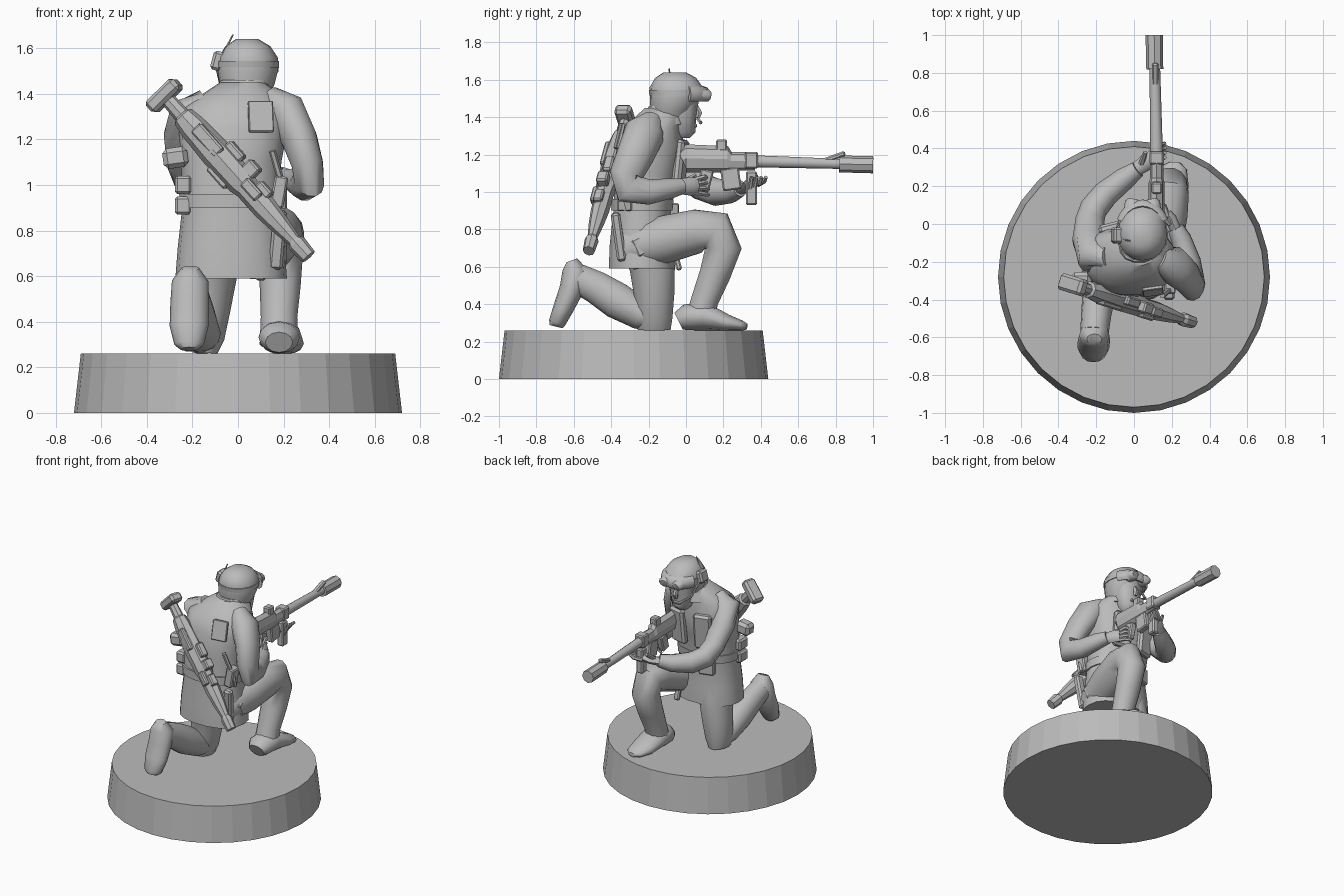
import bpy, bmesh, math
from mathutils import Vector, Matrix, Euler

grey = bpy.data.materials.new("plain_grey")
grey.diffuse_color = (0.5, 0.5, 0.5, 1)


def finish(name, bm, angle=0.7):
    bmesh.ops.recalc_face_normals(bm, faces=bm.faces)
    me = bpy.data.meshes.new(name)
    bm.to_mesh(me)
    bm.free()
    me.materials.append(grey)
    me.shade_smooth()
    me.set_sharp_from_angle(angle=angle)
    ob = bpy.data.objects.new(name, me)
    bpy.context.collection.objects.link(ob)
    return ob


def skin(name, rings, angle=0.7):
    """Joins rings of points and closes both ends."""
    bm = bmesh.new()
    rows = [[bm.verts.new(p) for p in r] for r in rings]
    n = len(rows[0])
    for a, b in zip(rows, rows[1:]):
        for i in range(n):
            bm.faces.new((a[i], a[(i + 1) % n], b[(i + 1) % n], b[i]))
    bm.faces.new(rows[0][::-1])
    bm.faces.new(rows[-1])
    return finish(name, bm, angle)


def circle(n, power=1.0):
    f = lambda c: math.copysign(abs(c) ** power, c)
    return [(f(math.cos(2 * math.pi * i / n)), f(math.sin(2 * math.pi * i / n))) for i in range(n)]


def stack(name, levels, n=16, power=0.85, angle=0.7):
    """Horizontal oval rings: (z, centre x, centre y, half x, half y)."""
    return skin(name, [[(cx + c * rx, cy + s * ry, z) for c, s in circle(n, power)]
                       for z, cx, cy, rx, ry in levels], angle)


def limb(name, pts, n=12, ref=(1, 0, 0), angle=0.8):
    """Tube along points: (x, y, z, radius along ref, radius across)."""
    P = [Vector(p[:3]) for p in pts]
    rings = []
    for i, p in enumerate(pts):
        t = (P[min(i + 1, len(P) - 1)] - P[max(i - 1, 0)]).normalized()
        u = Vector(ref)
        u = (u - t * u.dot(t)).normalized()
        v = t.cross(u)
        rings.append([P[i] + u * c * p[3] + v * s * p[-1] for c, s in circle(n)])
    return skin(name, rings, angle)


def box(name, c, size, rot=(0, 0, 0), bevel=0.008):
    bm = bmesh.new()
    m = Matrix.LocRotScale(Vector(c), Euler([math.radians(a) for a in rot]), None)
    bmesh.ops.create_cube(bm, size=1, matrix=Matrix.Diagonal((*size, 1)))
    if bevel:
        bmesh.ops.bevel(bm, geom=bm.edges[:], offset=bevel, segments=1, affect='EDGES')
    bmesh.ops.transform(bm, matrix=m, verts=bm.verts)
    return finish(name, bm, 0.5)


# Round base
stack("base", [(0, 0, -0.28, 0.72, 0.72), (0.26, 0, -0.28, 0.69, 0.69)], 32, 1, 0.05)

# Long jacket, belt and collar
stack("jacket", [(0.59, -0.03, -0.235, 0.245, 0.18), (0.72, -0.03, -0.235, 0.235, 0.175),
                 (0.9, -0.03, -0.235, 0.215, 0.155), (1.1, -0.03, -0.21, 0.22, 0.175),
                 (1.25, -0.02, -0.19, 0.24, 0.185), (1.34, -0.01, -0.18, 0.23, 0.155),
                 (1.4, 0.01, -0.145, 0.165, 0.13), (1.45, 0.02, -0.12, 0.1, 0.1)], 18)
stack("belt", [(0.9, -0.03, -0.235, 0.225, 0.165), (0.96, -0.03, -0.232, 0.228, 0.168)], 18)
stack("collar", [(1.36, 0.01, -0.12, 0.15, 0.13), (1.46, 0.03, -0.1, 0.105, 0.1)], 14)
box("back_patch", (0.1, -0.355, 1.3), (0.11, 0.02, 0.14), (-14, 0, 8), 0.004)
for sx in (-1, 1):
    box("vest_panel", (-0.02 + sx * 0.1, -0.03, 1.15), (0.13, 0.05, 0.26), (-6, 0, sx * -14), 0.015)
box("front_pouch", (-0.12, -0.08, 0.88), (0.11, 0.06, 0.12), (0, 0, 16))

# Head: hooded helmet, face and nose
stack("helmet", [(1.38, 0.03, -0.09, 0.1, 0.085), (1.44, 0.04, -0.075, 0.12, 0.115),
                 (1.5, 0.043, -0.058, 0.132, 0.135), (1.56, 0.045, -0.052, 0.13, 0.142),
                 (1.61, 0.043, -0.055, 0.098, 0.11), (1.64, 0.04, -0.06, 0.05, 0.06)], 16, 0.95)
stack("face", [(1.29, 0.04, -0.03, 0.04, 0.05), (1.32, 0.04, -0.02, 0.07, 0.07),
               (1.4, 0.04, -0.03, 0.09, 0.085), (1.5, 0.04, -0.03, 0.1, 0.1)], 12)
limb("nose", [(0.04, 0.05, 1.47, 0.012), (0.04, 0.07, 1.42, 0.02), (0.04, 0.06, 1.395, 0.014)], 6)
box("mouth", (0.04, 0.05, 1.355), (0.06, 0.02, 0.02), bevel=0.006)

# Goggles, with lenses and strap
arc = [math.radians(a) for a in range(25, 156, 13)]
limb("goggle_frame", [(0.045 + 0.125 * math.cos(a), -0.05 + 0.155 * math.sin(a), 1.525, 0.042, 0.025)
                      for a in arc], 8, (0, -0.25, 1))
for sx in (-1, 1):
    limb("goggle_lens", [(0.045 + sx * 0.055, 0.06, 1.52, 0.045, 0.036),
                         (0.045 + sx * 0.05, 0.118, 1.515, 0.043, 0.034),
                         (0.045 + sx * 0.048, 0.13, 1.513, 0.03, 0.022)], 10)
stack("goggle_strap", [(1.515, 0.044, -0.055, 0.137, 0.14), (1.545, 0.044, -0.053, 0.137, 0.146)], 16, 0.95)

# Headset and aerial
box("headset", (-0.09, -0.06, 1.545), (0.05, 0.085, 0.085), (0, 15, 0), 0.012)
limb("aerial", [(-0.07, -0.08, 1.57, 0.005), (-0.022, -0.09, 1.66, 0.004)], 5)
limb("microphone_arm", [(-0.09, -0.03, 1.51, 0.008), (-0.07, 0.04, 1.42, 0.008), (0, 0.08, 1.37, 0.01)], 6)

# Forward leg with foot flat on the base
limb("forward_thigh", [(0.08, -0.3, 0.7, 0.12, 0.12), (0.14, -0.1, 0.75, 0.12, 0.13),
                       (0.18, 0.06, 0.79, 0.105, 0.12), (0.19, 0.16, 0.79, 0.1, 0.115),
                       (0.19, 0.2, 0.7, 0.095, 0.1), (0.185, 0.155, 0.56, 0.09, 0.085),
                       (0.18, 0.1, 0.42, 0.08, 0.075), (0.18, 0.07, 0.3, 0.085, 0.08)], 14)
limb("forward_boot", [(0.18, -0.04, 0.31, 0.06, 0.05), (0.18, 0.0, 0.33, 0.09, 0.07),
                      (0.185, 0.1, 0.335, 0.095, 0.075), (0.2, 0.22, 0.3, 0.09, 0.045),
                      (0.215, 0.3, 0.285, 0.065, 0.027), (0.218, 0.325, 0.28, 0.03, 0.016)], 12)

# Kneeling leg with raised boot
limb("kneeling_thigh", [(-0.11, -0.22, 0.75, 0.12, 0.14), (-0.12, -0.18, 0.6, 0.115, 0.125),
                        (-0.14, -0.17, 0.45, 0.105, 0.11), (-0.155, -0.17, 0.33, 0.095, 0.1),
                        (-0.16, -0.17, 0.265, 0.07, 0.09)], 14)
limb("kneeling_shin", [(-0.155, -0.13, 0.3, 0.07, 0.045), (-0.165, -0.24, 0.345, 0.09, 0.085),
                       (-0.185, -0.37, 0.42, 0.088, 0.1), (-0.2, -0.48, 0.49, 0.08, 0.09),
                       (-0.21, -0.58, 0.54, 0.075, 0.08)], 14)
limb("raised_boot", [(-0.21, -0.61, 0.635, 0.04, 0.03), (-0.21, -0.59, 0.58, 0.08, 0.07),
                     (-0.212, -0.612, 0.48, 0.085, 0.065), (-0.215, -0.655, 0.38, 0.085, 0.055),
                     (-0.215, -0.69, 0.3, 0.065, 0.045), (-0.215, -0.695, 0.28, 0.04, 0.035)], 12)

# Arms
limb("trigger_arm", [(0.13, -0.18, 1.38, 0.06, 0.06), (0.21, -0.22, 1.32, 0.09, 0.11),
                     (0.27, -0.27, 1.2, 0.08, 0.1), (0.305, -0.32, 1.09, 0.07, 0.09),
                     (0.31, -0.31, 1.02, 0.065, 0.09), (0.29, -0.2, 1.0, 0.065, 0.07),
                     (0.25, -0.08, 1.02, 0.055, 0.055), (0.22, -0.02, 1.03, 0.045, 0.042)], 12, (1, 0.2, 0.3))
limb("support_arm", [(-0.13, -0.17, 1.37, 0.06, 0.06), (-0.2, -0.17, 1.31, 0.09, 0.11),
                     (-0.235, -0.09, 1.2, 0.075, 0.095), (-0.235, 0.01, 1.09, 0.07, 0.08),
                     (-0.215, 0.08, 1.03, 0.075, 0.075), (-0.15, 0.16, 1.0, 0.075, 0.07),
                     (-0.05, 0.24, 1.0, 0.06, 0.06), (0.02, 0.29, 1.02, 0.045, 0.045)], 12, (0.3, 0.2, 1))

# Hands, each a palm and fanned fingers
limb("trigger_palm", [(0.225, -0.04, 1.03, 0.03, 0.04), (0.195, 0.03, 1.03, 0.03, 0.05),
                      (0.175, 0.06, 1.03, 0.022, 0.045)], 8)
limb("support_palm", [(0.0, 0.28, 1.01, 0.03, 0.035), (0.07, 0.33, 1.03, 0.025, 0.045),
                      (0.11, 0.35, 1.05, 0.02, 0.045)], 8, (0, 0, 1))
for i in range(4):
    d = i - 1.5
    limb("trigger_finger", [(0.18, 0.04, 1.03 + d * 0.022, 0.014), (0.16, 0.095, 1.035 + d * 0.03, 0.014),
                            (0.12, 0.12, 1.03 + d * 0.03, 0.01)], 6)
    limb("support_finger", [(0.09, 0.35 + d * 0.022, 1.04, 0.014), (0.14, 0.38 + d * 0.025, 1.04 + d * 0.012, 0.014),
                            (0.165, 0.39 + d * 0.025, 1.08, 0.01)], 6, (0, 1, 0))
limb("trigger_thumb", [(0.19, 0.0, 1.06, 0.016), (0.15, 0.05, 1.09, 0.012)], 6)
limb("support_thumb", [(0.04, 0.32, 1.04, 0.016), (0.06, 0.38, 1.09, 0.012)], 6)

# Rifle held forward
limb("rifle_body", [(0.12, -0.02, 1.17, 0.03, 0.06), (0.12, 0.0, 1.18, 0.042, 0.075),
                    (0.12, 0.22, 1.175, 0.042, 0.07), (0.12, 0.24, 1.165, 0.035, 0.05),
                    (0.12, 0.37, 1.165, 0.035, 0.05)], 8, angle=0.4)
limb("rifle_barrel", [(0.12, 0.34, 1.165, 0.034), (0.11, 0.84, 1.15, 0.028)], 10)
limb("rifle_muzzle", [(0.11, 0.82, 1.15, 0.045), (0.107, 1.0, 1.146, 0.046)], 8, angle=0.4)
box("front_sight", (0.112, 0.79, 1.185), (0.035, 0.13, 0.028), (20, 0, 0))
box("scope", (0.12, 0.19, 1.25), (0.055, 0.06, 0.06))
box("rear_sight", (0.12, 0.35, 1.17), (0.075, 0.07, 0.09))
box("pistol_grip", (0.12, 0.1, 1.06), (0.045, 0.07, 0.12), (-15, 0, 0))
box("magazine", (0.12, 0.24, 1.07), (0.05, 0.1, 0.12), (8, 0, 0))
box("fore_grip", (0.12, 0.35, 1.02), (0.05, 0.06, 0.18))

# Long weapon slung across the back
A, B = Vector((-0.33, -0.32, 1.4)), Vector((0.31, -0.52, 0.685))
at = lambda t, off=0, back=0: A.lerp(B, t) + Vector((0.7, 0.03, 0.65)) * off + Vector((0.1, -0.95, 0.2)) * back
sling = (0, 47, -17)
profile = [(0, .032), (.13, .036), (.14, .05), (.2, .06), (.36, .068), (.54, .065), (.58, .055),
           (.7, .055), (.8, .045), (.9, .03), (.92, .042), (1, .036)]
limb("slung_weapon", [(*at(t), r * 0.9, r) for t, r in profile], 8, (0, 1, 0), 0.4)
box("slung_butt", at(0.01), (0.065, 0.09, 0.17), sling, 0.015)
for t, off, back, size in ((.42, .065, .01, (.1, .05, .05)), (.53, .07, .02, (.07, .06, .06)),
                           (.64, .05, .02, (.08, .05, .04)), (.3, 0, .05, (.16, .03, .06)),
                           (.6, 0, .05, (.1, .03, .05)), (.45, -.06, -.01, (.12, .04, .04))):
    box("slung_fitting", at(t, off, back), size, sling)

# Pouches, tools and straps around the waist
box("upper_canister", (-0.275, -0.3, 1.12), (0.11, 0.09, 0.09), (0, -8, 0), 0.02)
for z in (0.91, 1.0):
    box("side_pouch", (-0.24, -0.29, z), (0.075, 0.1, 0.08), bevel=0.012)
limb("side_strap", [(0.15, -0.38, 1.15, 0.015), (0.2, -0.34, 0.98, 0.015), (0.2, -0.32, 0.9, 0.015)], 6)
box("hip_pouch", (0.18, -0.33, 0.97), (0.06, 0.08, 0.14), (0, 10, 0))
box("holster", (0.175, -0.36, 0.76), (0.06, 0.05, 0.26), (8, 5, 0), 0.012)
box("jacket_flap", (0.2, -0.2, 0.73), (0.03, 0.16, 0.1), (25, 0, 0))
box("tool_tip", (0.1, -0.05, 0.64), (0.04, 0.03, 0.12), (15, 0, 0))
